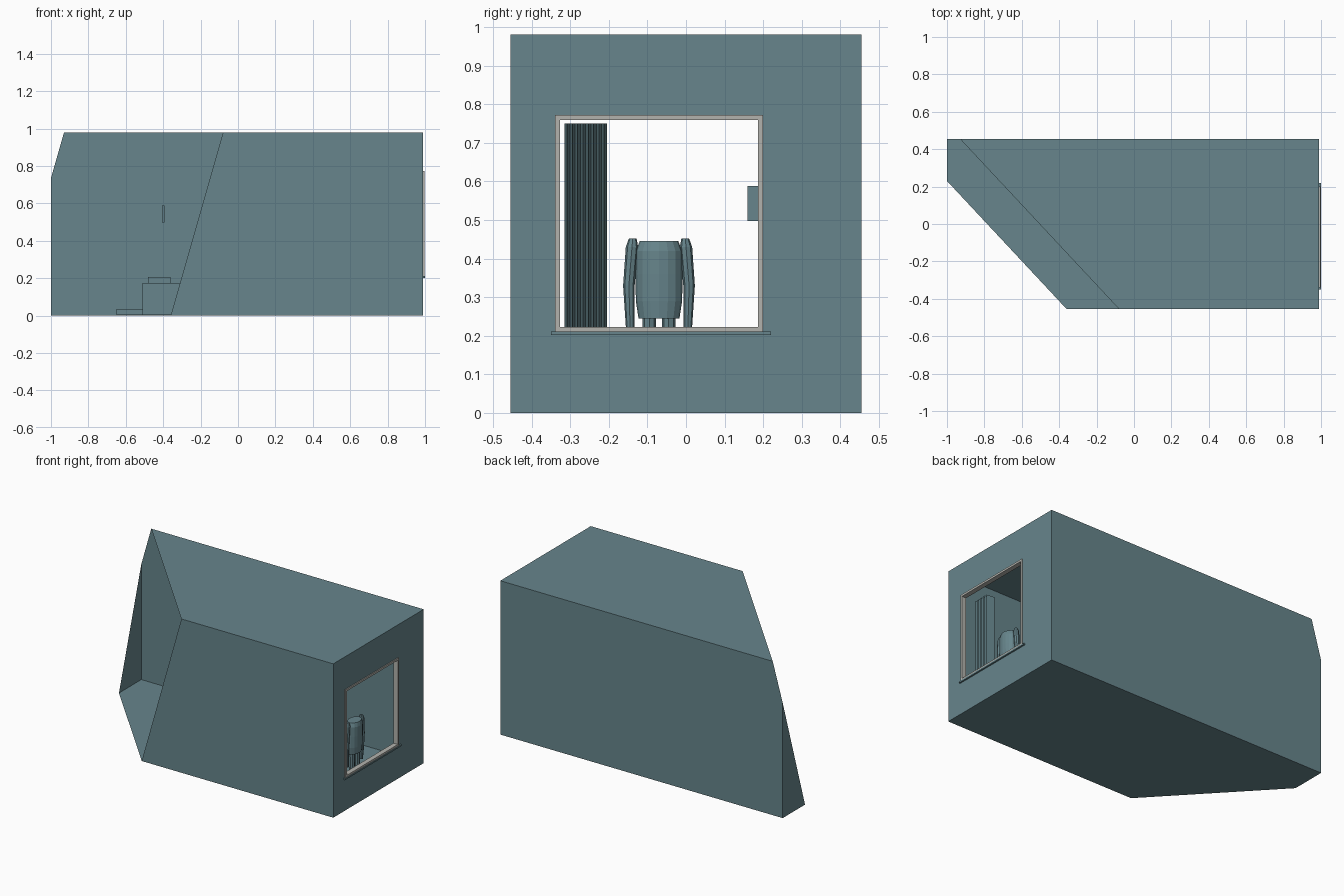
import bpy, bmesh, math
from mathutils import Vector

if "Cube" in bpy.data.objects:
    bpy.data.objects.remove(bpy.data.objects["Cube"])


def material(name, rgb):
    m = bpy.data.materials.new(name)
    m.diffuse_color = (*rgb, 1)
    m.use_nodes = True
    m.node_tree.nodes["Principled BSDF"].inputs["Base Color"].default_value = m.diffuse_color
    return m


TEAL = material("slate_teal", (0.135, 0.235, 0.262))
GREY = material("warm_grey", (0.45, 0.45, 0.42))


def finish(name, bm, mat=TEAL):
    me = bpy.data.meshes.new(name)
    bm.to_mesh(me)
    bm.free()
    ob = bpy.data.objects.new(name, me)
    me.materials.append(mat)
    bpy.context.collection.objects.link(ob)
    return ob


def box(name, x, y, z, mat=TEAL):
    bm = bmesh.new()
    bmesh.ops.create_cube(bm, size=1)
    for v in bm.verts:
        for i, (a, b) in enumerate((x, y, z)):
            v.co[i] = a if v.co[i] < 0 else b
    return finish(name, bm, mat)


def loft(name, rings, n=12):
    """Closed tube through elliptical rings (x, y, z, rx, ry)."""
    bm = bmesh.new()
    loops = []
    for cx, cy, cz, rx, ry in rings:
        loops.append([bm.verts.new((cx + rx * math.cos(math.tau * i / n),
                                    cy + ry * math.sin(math.tau * i / n), cz))
                      for i in range(n)])
    for a, b in zip(loops, loops[1:]):
        for i in range(n):
            j = (i + 1) % n
            bm.faces.new((a[i], a[j], b[j], b[i]))
    bm.faces.new(loops[0][::-1])
    bm.faces.new(loops[-1])
    bmesh.ops.recalc_face_normals(bm, faces=bm.faces)
    return finish(name, bm)


# Room shell: thin-walled box, sliced open by a leaning diagonal plane
X0, X1, Y, H = -1.0, 0.99, 0.455, 0.98
bm = bmesh.new()
bmesh.ops.create_cube(bm, size=1)
for v in bm.verts:
    v.co = (X0 if v.co.x < 0 else X1, Y if v.co.y > 0 else -Y, H if v.co.z > 0 else 0)
bm.normal_update()
bmesh.ops.delete(bm, geom=[f for f in bm.faces if f.normal.x > 0.5], context='FACES_ONLY')
p = Vector((-0.36, -Y, 0))
normal = (Vector((-0.08, -Y, H)) - p).cross(Vector((-0.93, Y, H)) - p)
if normal.x < 0:
    normal.negate()
bmesh.ops.bisect_plane(bm, geom=bm.verts[:] + bm.edges[:] + bm.faces[:],
                       plane_co=p, plane_no=normal, clear_inner=True)
finish("room_shell", bm)

# End wall with the window opening
WY0, WY1, WZ0, WZ1 = -0.34, 0.20, 0.21, 0.772
bm = bmesh.new()


def corners(y0, y1, z0, z1):
    return [bm.verts.new((X1, y, z)) for y, z in ((y0, z0), (y1, z0), (y1, z1), (y0, z1))]


outer, inner = corners(-Y, Y, 0, H), corners(WY0, WY1, WZ0, WZ1)
for i in range(4):
    j = (i + 1) % 4
    bm.faces.new((outer[i], outer[j], inner[j], inner[i]))
finish("window_wall", bm)

# Window frame bars and sill
T = 0.013
for name, y, z in (("left", (WY0, WY0 + T), (WZ0, WZ1)),
                   ("right", (WY1 - T, WY1), (WZ0, WZ1)),
                   ("top", (WY0 + T, WY1 - T), (WZ1 - T, WZ1)),
                   ("bottom", (WY0 + T, WY1 - T), (WZ0, WZ0 + T))):
    box("window_frame_" + name, (0.965, 0.996), y, z, GREY)
box("window_sill", (0.985, 1.0), (-0.35, 0.22), (0.202, 0.211))

# Pleated curtain beside the window
bm = bmesh.new()
prev = None
for i in range(17):
    x = 0.885 + (0.028 if i % 2 else -0.028)
    y = -0.315 + 0.11 * i / 16
    cur = [bm.verts.new((x, y, z)) for z in (0.2, 0.75)]
    if prev:
        bm.faces.new((prev[0], cur[0], cur[1], prev[1]))
    prev = cur
finish("curtain", bm)

# Standing headless figure: torso, arms and legs
FX, FY = 0.87, -0.07
loft("torso", [(FX, FY, 0.245, 0.036, 0.053), (FX, FY, 0.29, 0.04, 0.06),
               (FX, FY, 0.36, 0.042, 0.061), (FX, FY, 0.42, 0.042, 0.06),
               (FX, FY, 0.445, 0.036, 0.05)], 16)
for side, s in (("left", -1), ("right", 1)):
    loft(side + "_arm", [(FX, FY + s * 0.071, 0.17, 0.008, 0.008),
                         (FX, FY + s * 0.075, 0.225, 0.011, 0.011),
                         (FX, FY + s * 0.078, 0.33, 0.015, 0.015),
                         (FX, FY + s * 0.070, 0.43, 0.017, 0.016),
                         (FX, FY + s * 0.068, 0.452, 0.010, 0.010)], 8)
    loft(side + "_leg", [(FX, FY + s * 0.027, 0, 0.013, 0.012),
                         (FX, FY + s * 0.026, 0.12, 0.016, 0.015),
                         (FX, FY + s * 0.025, 0.25, 0.019, 0.018)], 8)

# Low bench with a step and cushion against the back wall
box("step", (-0.65, -0.51), (0.18, 0.45), (0.002, 0.035))
box("bench", (-0.51, -0.28), (0.10, 0.45), (0.002, 0.175))
box("cushion", (-0.48, -0.36), (0.16, 0.40), (0.175, 0.205))

# Thin upright panel above the bench
box("wall_panel", (-0.407, -0.392), (0.16, 0.30), (0.497, 0.588))
